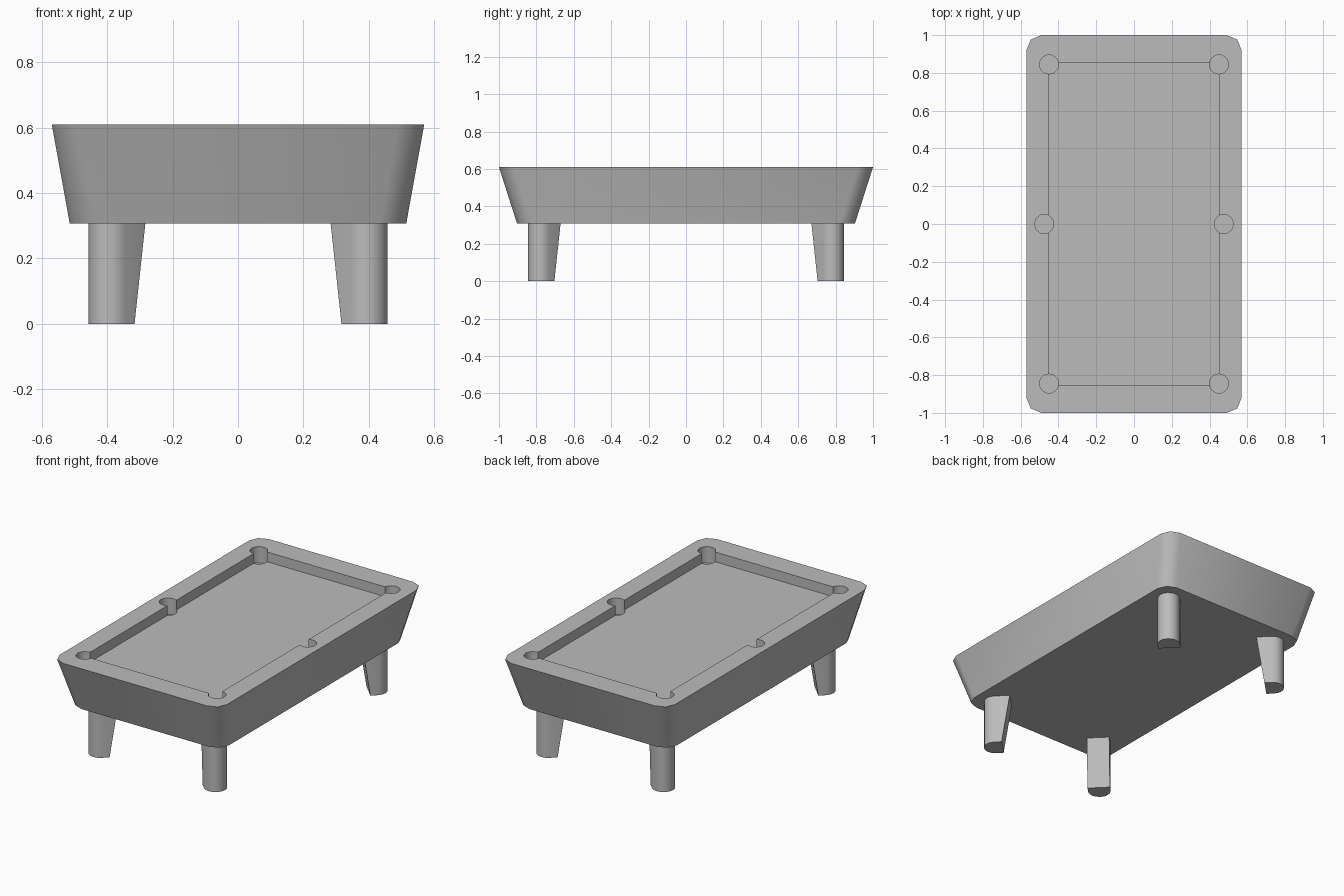
import bpy, bmesh, math
from math import cos, sin, pi

old = bpy.data.objects.get("Cube")
if old:
    bpy.data.objects.remove(old, do_unlink=True)

grey = bpy.data.materials.new("plain grey")
grey.use_nodes = True
colour = (0.5, 0.5, 0.5, 1)
grey.diffuse_color = colour
grey.node_tree.nodes["Principled BSDF"].inputs["Base Color"].default_value = colour


def loft(name, low, z_low, high, z_high):
    """Closed solid between two outlines with matching points."""
    bm = bmesh.new()
    a = [bm.verts.new((x, y, z_low)) for x, y in low]
    b = [bm.verts.new((x, y, z_high)) for x, y in high]
    n = len(a)
    for i in range(n):
        j = (i + 1) % n
        bm.faces.new((a[i], a[j], b[j], b[i]))
    bm.faces.new(a[::-1])
    bm.faces.new(b)
    bmesh.ops.recalc_face_normals(bm, faces=bm.faces)
    mesh = bpy.data.meshes.new(name)
    bm.to_mesh(mesh)
    bm.free()
    mesh.materials.append(grey)
    obj = bpy.data.objects.new(name, mesh)
    bpy.context.collection.objects.link(obj)
    return obj


def rounded_rect(hx, hy, r, steps=2):
    pts = []
    for q, (sx, sy) in enumerate([(1, 1), (-1, 1), (-1, -1), (1, -1)]):
        for k in range(steps + 1):
            t = (q + k / steps) * pi / 2
            pts.append((sx * (hx - r) + r * cos(t), sy * (hy - r) + r * sin(t)))
    return pts


def circle(cx, cy, r, n=32):
    return [(cx + r * cos(2 * pi * i / n), cy + r * sin(2 * pi * i / n)) for i in range(n)]


def smooth(obj, angle):
    bpy.ops.object.select_all(action='DESELECT')
    obj.select_set(True)
    bpy.context.view_layer.objects.active = obj
    bpy.ops.object.shade_smooth_by_angle(angle=math.radians(angle))


def cut(target, cutter):
    mod = target.modifiers.new("cut", 'BOOLEAN')
    mod.operation = 'DIFFERENCE'
    mod.solver = 'EXACT'
    mod.object = cutter
    bpy.context.view_layer.objects.active = target
    bpy.ops.object.modifier_apply(modifier=mod.name)
    bpy.data.objects.remove(cutter, do_unlink=True)


# Table body with flared sides
top, base, bed, pocket = 0.61, 0.307, 0.55, 0.51
body = loft("table_body", rounded_rect(0.515, 0.903, 0.08), base,
            rounded_rect(0.57, 1.0, 0.08), top)

# Recessed playing bed
hx, hy = 0.45, 0.855
corners = [(-hx, -hy), (hx, -hy), (hx, hy), (-hx, hy)]
cut(body, loft("bed_cutter", corners, bed, corners, top + 0.1))

# Corner and side pockets
for sx in (-1, 1):
    for x, y in [(0.45, -0.845), (0.475, 0), (0.45, 0.845)]:
        hole = circle(sx * x, y, 0.05)
        cut(body, loft("pocket_cutter", hole, pocket, hole, top + 0.1))
smooth(body, 50)


# Legs: rounded outside, flat tapering inside, set on the diagonals
def leg_outline(sx, sy, inset, r=0.065, steps=8):
    pts = [(r * cos(t), r * sin(t))
           for t in (-pi / 2 + pi * k / steps for k in range(steps + 1))]
    pts += [(-inset, r), (-inset, -r)]
    c = math.sqrt(0.5)
    return [(sx * (0.393 + c * (u - v)), sy * (0.78 + c * (u + v))) for u, v in pts]


for sx, side in ((1, "left"), (-1, "right")):
    for sy, end in ((-1, "front"), (1, "back")):
        leg = loft(f"{end}_{side}_leg", leg_outline(sx, sy, 0.043), 0,
                   leg_outline(sx, sy, 0.09), base + 0.002)
        smooth(leg, 40)
